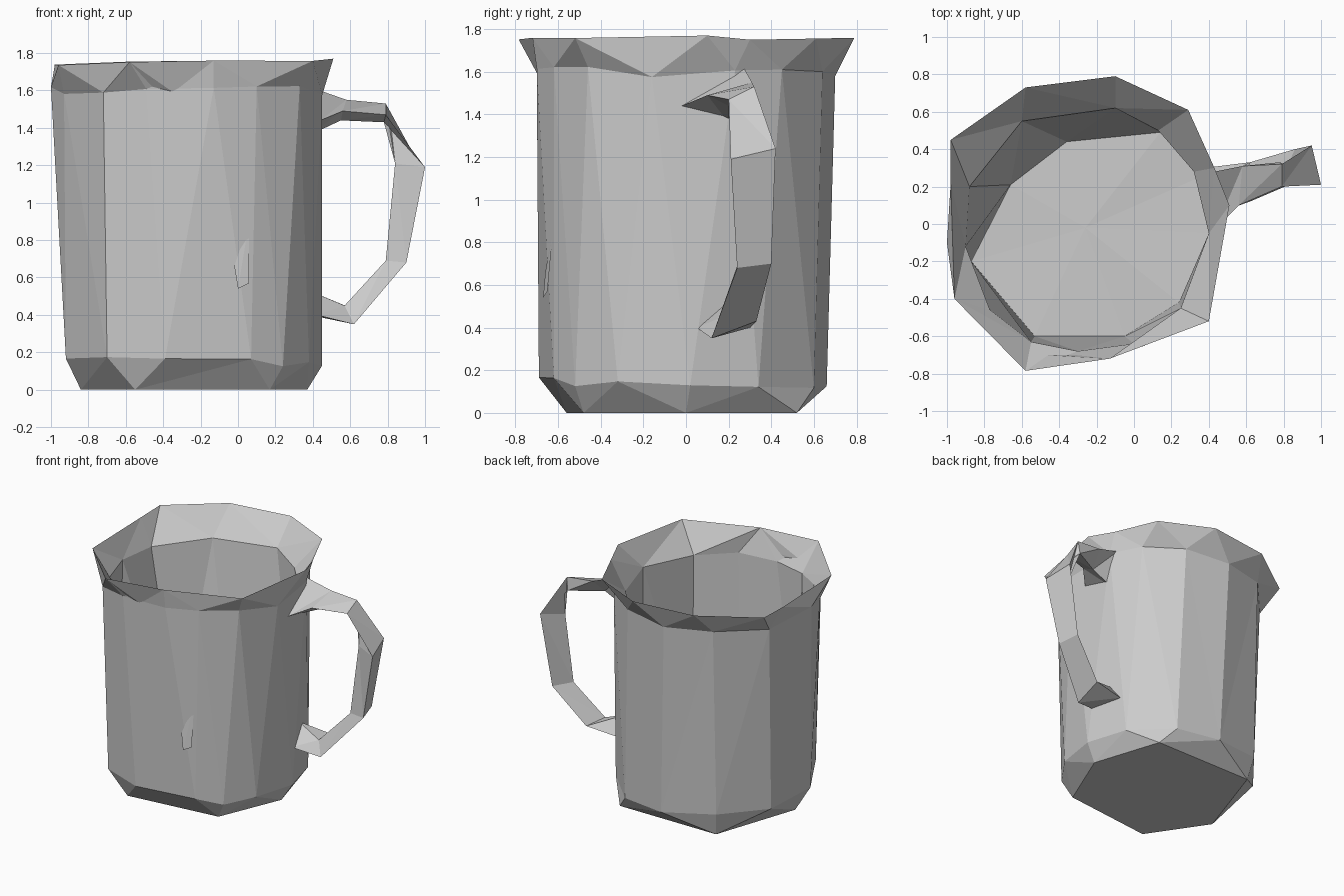
import bpy
import bmesh
import math
import random

random.seed(4)
CENTRE_X, CENTRE_Y = -0.26, -0.02

old = bpy.data.objects.get("Cube")
if old:
    bpy.data.objects.remove(old, do_unlink=True)

grey = bpy.data.materials.new("stone grey")
grey.use_nodes = True
colour = (0.6, 0.6, 0.6, 1)
grey.diffuse_color = colour
grey.node_tree.nodes["Principled BSDF"].inputs["Base Color"].default_value = colour


def finish(name, bm):
    """Turn a bmesh into a flat shaded grey object."""
    bmesh.ops.recalc_face_normals(bm, faces=bm.faces[:])
    mesh = bpy.data.meshes.new(name)
    bm.to_mesh(mesh)
    bm.free()
    mesh.materials.append(grey)
    obj = bpy.data.objects.new(name, mesh)
    bpy.context.collection.objects.link(obj)
    return obj


def angle(vert):
    return math.atan2(vert.co.y - CENTRE_Y, vert.co.x - CENTRE_X)


def ring(bm, outline, height, wobble):
    """Add an uneven ring of corners, sorted round the body axis."""
    verts = [bm.verts.new((x, y, height + random.uniform(-wobble, wobble)))
             for x, y in outline]
    return sorted(verts, key=angle)


def bridge(bm, lower, upper):
    """Join two rings of any corner counts with a band of triangles."""
    i = j = 0
    n, m = len(lower), len(upper)

    def turn(verts, k):
        return angle(verts[k % len(verts)]) + math.tau * (k // len(verts))

    while i < n or j < m:
        a, b = lower[i % n], upper[j % m]
        if j >= m or (i < n and turn(lower, i + 1) <= turn(upper, j + 1)):
            i += 1
            bm.faces.new((a, lower[i % n], b))
        else:
            j += 1
            bm.faces.new((a, upper[j % m], b))


# Outlines of the vessel, from the underside up and back down inside
base = [(-.55, -.56), (.17, -.48), (.37, 0), (.2, .52), (-.62, .52), (-.84, -.13)]
shoulder = [(-.7, -.58), (-.39, -.69), (.07, -.62), (.24, -.52), (.38, -.32), (.45, .02),
            (.36, .34), (.1, .6), (-.25, .66), (-.65, .56), (-.9, .25), (-.92, -.2)]
neck = [(-1, -.1), (-.93, -.3), (-.72, -.62), (-.49, -.7), (-.13, -.7), (.1, -.62),
        (.33, -.46), (.45, -.16), (.42, .23), (.3, .45), (.05, .64), (-.3, .7),
        (-.65, .6), (-.92, .3)]
rim = [(-.58, .73), (-.1, .79), (.29, .61), (.43, .3), (.51, .1), (.4, -.52),
       (-.13, -.72), (-.58, -.785), (-.96, -.4), (-.98, .22), (-.98, .45)]
throat = [(-.9, -.12), (-.88, .2), (-.6, .55), (-.1, .62), (.13, .5), (.32, .28),
          (.4, -.05), (.25, -.45), (0, -.64), (-.3, -.68), (-.55, -.63), (-.77, -.46)]
floor = [(-.87, -.2), (-.66, .21), (-.36, .44), (.14, .49), (.35, .25), (.41, -.05),
         (.24, -.42), (-.05, -.6), (-.53, -.6)]

# Vessel body with flared rim and hollow inside
bm = bmesh.new()
rings = [ring(bm, base, 0, 0), ring(bm, shoulder, .145, .035),
         ring(bm, neck, 1.6, .03), ring(bm, rim, 1.75, .015),
         ring(bm, throat, 1.56, .03), ring(bm, floor, .2, .02)]
for vert in rings[3]:
    vert.co.z += 0.015 * vert.co.x
for lower, upper in zip(rings, rings[1:]):
    bridge(bm, lower, upper)
bm.faces.new(rings[0])
hub = bm.verts.new((CENTRE_X, CENTRE_Y, .2))
for k, vert in enumerate(rings[-1]):
    bm.faces.new((vert, rings[-1][k - 1], hub))
finish("vessel_body", bm)

# Handle: a three sided bar, each section is outer front, outer back, inner
sections = [
    [(.44, -.02, 1.44), (.38, .27, 1.62), (.38, .2, 1.36)],
    [(.56, .1, 1.49), (.58, .31, 1.55), (.55, .2, 1.44)],
    [(.79, .2, 1.47), (.79, .32, 1.53), (.78, .33, 1.43)],
    [(1, .21, 1.19), (.95, .42, 1.24), (.84, .27, 1.21)],
    [(.9, .24, .68), (.86, .4, .7), (.79, .24, .69)],
    [(.62, .12, .35), (.62, .33, .43), (.57, .17, .45)],
    [(.42, .05, .4), (.38, .3, .4), (.38, .2, .53)],
]
bm = bmesh.new()
bars = [[bm.verts.new(p) for p in section] for section in sections]
for a, b in zip(bars, bars[1:]):
    for k in range(3):
        bm.faces.new((a[k - 1], a[k], b[k]))
        bm.faces.new((a[k - 1], b[k], b[k - 1]))
bm.faces.new(bars[0])
bm.faces.new(bars[-1])
finish("handle", bm)

# Small raised chip on the front wall
bm = bmesh.new()
chip = [bm.verts.new(p) for p in
        [(.06, -.62, .9), (-.02, -.66, .66), (0, -.67, .54), (.06, -.65, .57)]]
for k in range(4):
    bm.faces.new([v for i, v in enumerate(chip) if i != k])
finish("wall_chip", bm)
